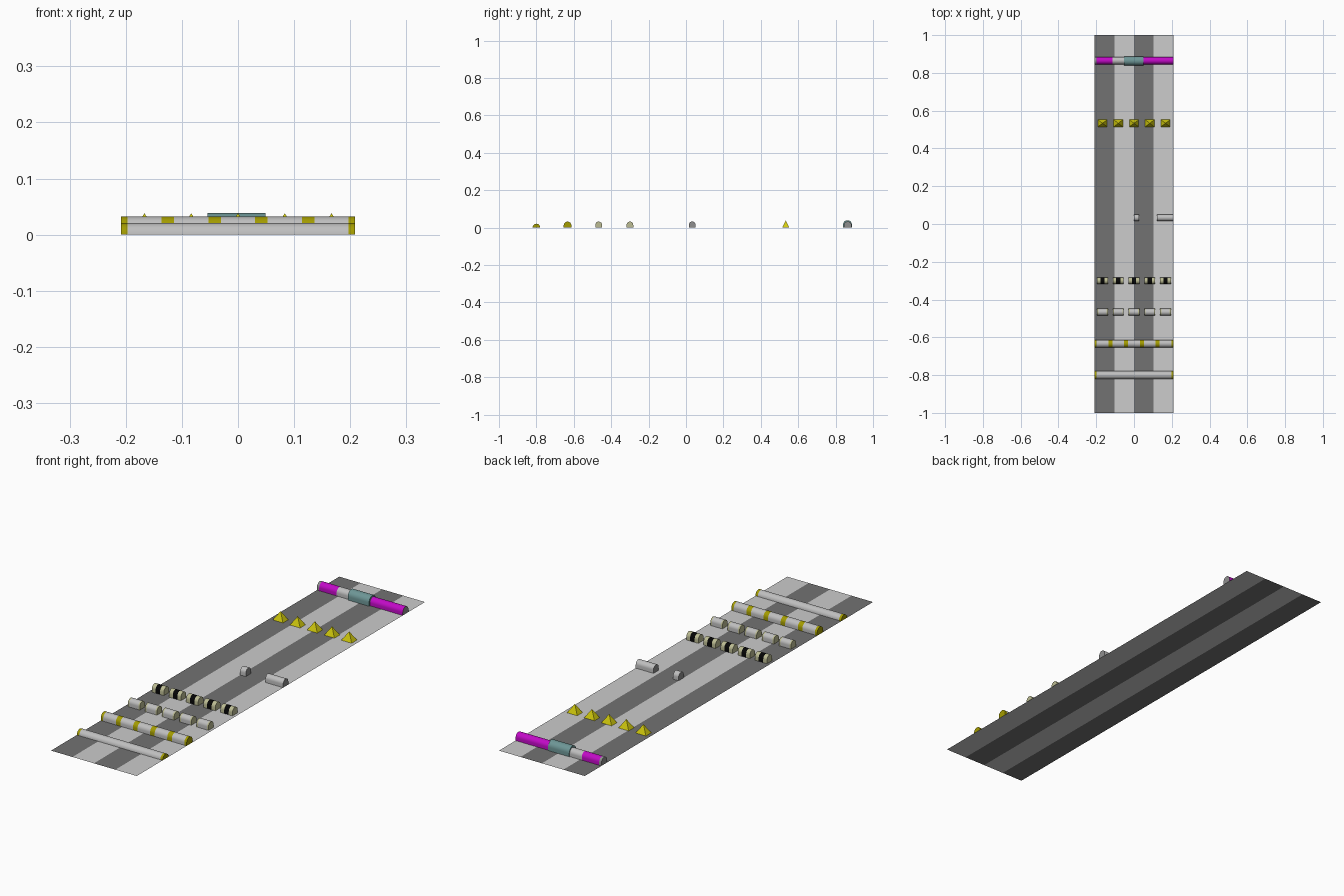
import bpy, bmesh, math

cube = bpy.data.objects.get("Cube")
if cube:
    bpy.data.objects.remove(cube)


def material(name, *srgb):
    col = [c / 12.92 if c < 0.04 else ((c + 0.055) / 1.055) ** 2.4 for c in srgb] + [1]
    m = bpy.data.materials.new(name)
    m.use_nodes = True
    m.diffuse_color = col
    m.node_tree.nodes["Principled BSDF"].inputs["Base Color"].default_value = col
    return m


LIGHT = material("light lane", .80, .80, .80)
DARK = material("dark lane", .45, .45, .45)
GREY = material("pale grey", .75, .75, .75)
STEEL = material("mid grey", .56, .56, .56)
OLIVE = material("olive yellow", .64, .61, .0)
YELLOW = material("bright yellow", .83, .80, .05)
KHAKI = material("pale khaki", .74, .74, .58)
BLACK = material("black", .02, .02, .02)
MAGENTA = material("magenta", .76, .04, .78)
TEAL = material("dull teal", .43, .59, .59)

UNIT = 1 / 6          # spacing of the obstacle rows
HALF = 1.25 * UNIT    # half width of the track
SEG = HALF * 2 / 5    # one fifth of the track width
BAND = 0.011


def finish(name, bm, mats, smooth=False):
    bmesh.ops.recalc_face_normals(bm, faces=bm.faces)
    me = bpy.data.meshes.new(name)
    bm.to_mesh(me)
    bm.free()
    for m in mats:
        me.materials.append(m)
    ob = bpy.data.objects.new(name, me)
    bpy.context.collection.objects.link(ob)
    if smooth:
        bpy.ops.object.select_all(action='DESELECT')
        ob.select_set(True)
        bpy.context.view_layer.objects.active = ob
        bpy.ops.object.shade_smooth_by_angle(angle=math.radians(35))
    return ob


def bump(name, y, half, height, stops, colours, cap=None):
    """Round-topped bar along x, coloured band by band between the stops."""
    arc = [math.pi * i / 14 for i in range(15)]
    rise = height - half
    profile = [(half * math.cos(a), rise + half * math.sin(a)) for a in arc]
    if rise > 0.001:
        profile = [(half, 0)] + profile + [(-half, 0)]
    bm = bmesh.new()
    rings = [[bm.verts.new((x, y + py, pz)) for py, pz in profile] for x in stops]
    mats = list(dict.fromkeys(colours + ([cap] if cap else [])))
    for a, b, colour in zip(rings, rings[1:], colours):
        for i in range(len(profile) - 1):
            f = bm.faces.new((a[i], a[i + 1], b[i + 1], b[i]))
            f.material_index = mats.index(colour)
    for ring, colour in ((rings[0], colours[0]), (rings[-1], colours[-1])):
        bm.faces.new(ring).material_index = mats.index(cap or colour)
    return finish(name, bm, mats, True)


def banded(name, y, half, height, x, length, end, middle, band):
    a, b = x - length / 2, x + length / 2
    return bump(name, y, half, height, [a, a + band, b - band, b], [end, middle, end])


# Track: four flat lanes of alternating grey
for i in range(4):
    w = HALF / 2
    x = -HALF + i * w
    bm = bmesh.new()
    bm.faces.new([bm.verts.new(p) for p in
                  ((x, -1, 0), (x + w, -1, 0), (x + w, 1, 0), (x, 1, 0))])
    finish(f"lane_{i + 1}", bm, [LIGHT if i % 2 else DARK])

# Low full-width bar
banded("low_bar", -4.8 * UNIT, 0.0205, 0.0205, 0, HALF * 2, OLIVE, GREY, BAND)

# Rows of five: joined bars, spaced bumps, striped bumps, pyramids
for i in range(5):
    x = (i - 2) * SEG
    n = i + 1
    banded(f"joined_bar_{n}", -3.8 * UNIT, 0.0205, 0.032, x, SEG, OLIVE, GREY, BAND)
    banded(f"spaced_bump_{n}", -2.8 * UNIT, 0.018, 0.032, x, 0.058, KHAKI, GREY, 0.007)
    banded(f"striped_bump_{n}", -1.8 * UNIT, 0.018, 0.032, x, 0.058, KHAKI, BLACK, 0.018)

    bm = bmesh.new()
    y = 3.2 * UNIT
    base = [bm.verts.new((x + sx * 0.025, y + sy * 0.019, 0))
            for sx, sy in ((-1, -1), (1, -1), (1, 1), (-1, 1))]
    tip = bm.verts.new((x, y, 0.038))
    for j in range(4):
        bm.faces.new((base[j], base[(j + 1) % 4], tip))
    finish(f"pyramid_{n}", bm, [YELLOW])

# Two separate grey bumps
bump("small_bump", 0.2 * UNIT, 0.018, 0.032, [0, 0.027], [GREY], STEEL)
bump("side_bump", 0.2 * UNIT, 0.018, 0.032, [0.122, HALF], [GREY], STEEL)

# Last bar with coloured sections and a larger sleeve
bump("coloured_bar", 5.19 * UNIT, 0.0195, 0.032,
     [-HALF, -HALF + BAND, -0.113, -0.053, 0.05, HALF],
     [STEEL, MAGENTA, GREY, TEAL, MAGENTA], STEEL)
bump("sleeve", 5.18 * UNIT, 0.024, 0.039, [-0.054, 0.049], [TEAL])
